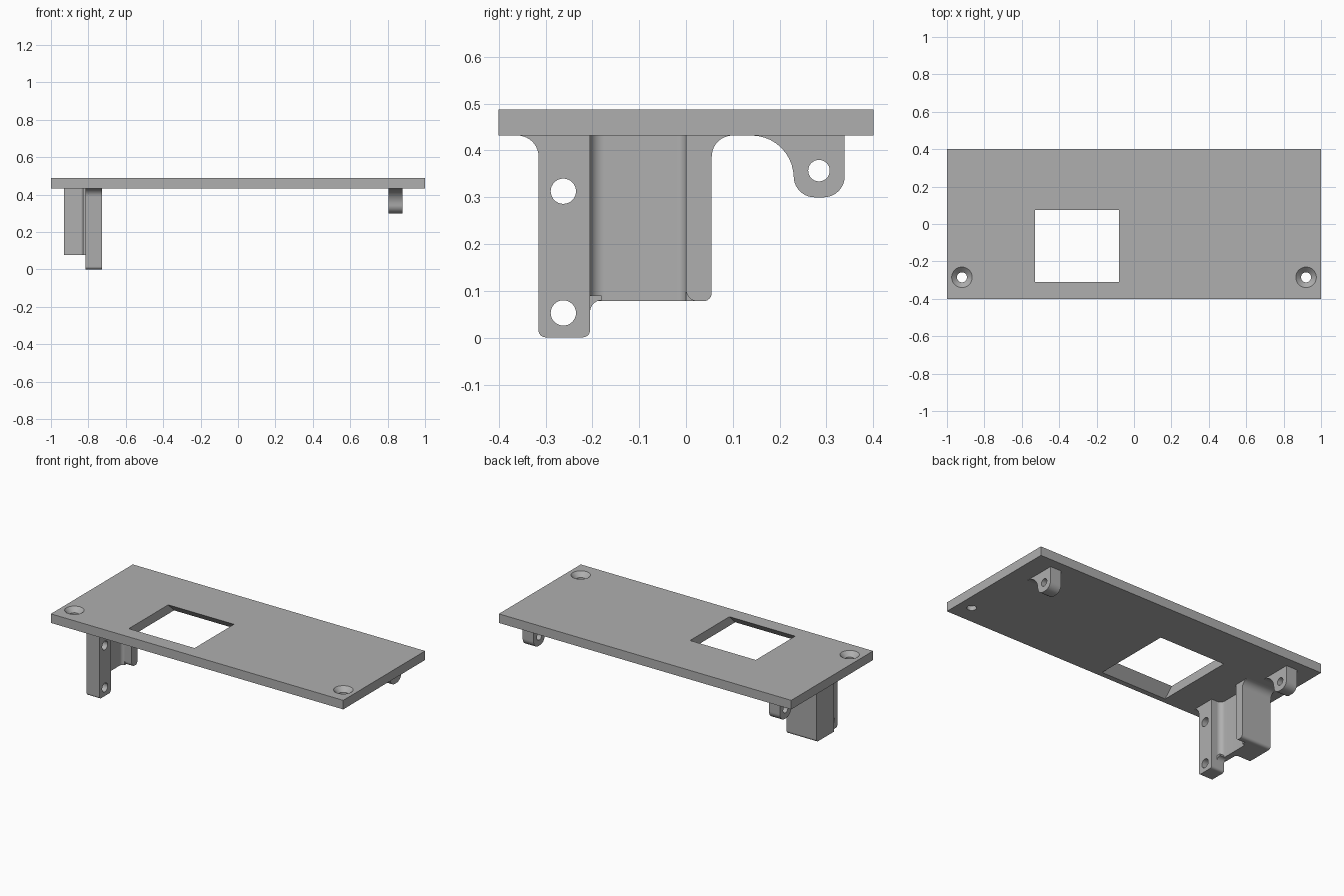
import bpy, bmesh
from math import cos, sin, radians

if "Cube" in bpy.data.objects:
    bpy.data.objects.remove(bpy.data.objects["Cube"], do_unlink=True)

grey = bpy.data.materials.new("plain_grey")
grey.use_nodes = True
grey.diffuse_color = (0.43, 0.43, 0.43, 1)
grey.node_tree.nodes["Principled BSDF"].inputs["Base Color"].default_value = grey.diffuse_color

TOP, UNDER = 0.488, 0.432


def arc(cx, cy, r, start, end, n=10):
    angles = [radians(start + (end - start) * i / n) for i in range(n + 1)]
    return [(cx + r * cos(a), cy + r * sin(a)) for a in angles]


def circle(cx, cy, r, n=32):
    return arc(cx, cy, r, 0, 360, n)[:-1]


def rect(x0, y0, x1, y1):
    return [(x0, y0), (x1, y0), (x1, y1), (x0, y1)]


def prism(name, axis, lo, hi, pts, end_pts=None):
    """Extrude a profile along x (profile is y, z) or z (profile is x, y)."""
    place = (lambda p, d: (d, *p)) if axis == "x" else (lambda p, d: (*p, d))
    bm = bmesh.new()
    a = [bm.verts.new(place(p, lo)) for p in pts]
    b = [bm.verts.new(place(p, hi)) for p in (end_pts or pts)]
    bm.faces.new(a)
    bm.faces.new(b)
    for i in range(len(a)):
        j = (i + 1) % len(a)
        bm.faces.new((a[i], a[j], b[j], b[i]))
    bmesh.ops.recalc_face_normals(bm, faces=bm.faces)
    mesh = bpy.data.meshes.new(name)
    bm.to_mesh(mesh)
    bm.free()
    mesh.materials.append(grey)
    obj = bpy.data.objects.new(name, mesh)
    bpy.context.collection.objects.link(obj)
    return obj


def activate(obj):
    bpy.ops.object.select_all(action="DESELECT")
    obj.select_set(True)
    bpy.context.view_layer.objects.active = obj


def cut(obj, *cutters):
    activate(obj)
    for cutter in cutters:
        mod = obj.modifiers.new("cut", "BOOLEAN")
        mod.operation, mod.solver, mod.object = "DIFFERENCE", "EXACT", cutter
        bpy.ops.object.modifier_apply(modifier=mod.name)
        bpy.data.objects.remove(cutter, do_unlink=True)


parts = []

# Plate with a flared window and two countersunk screw holes
plate = prism("plate", "z", UNDER, TOP, rect(-1, -0.4, 1, 0.4))
cut(plate, prism("window_cutter", "z", UNDER - 0.01, TOP + 0.01,
                 rect(-0.53, -0.377, -0.08, 0.142), rect(-0.53, -0.3, -0.08, 0.065)))
for x in (-0.92, 0.92):
    cut(plate,
        prism("screw_cutter", "z", 0.4, 0.5, circle(x, -0.285, 0.027)),
        prism("sink_cutter", "z", 0.459, 0.499, circle(x, -0.285, 0.026), circle(x, -0.285, 0.066)))
parts.append(plate)

# Small hinge tabs at both ends
tab_outline = (arc(0.14, 0.342, 0.09, 90, 0) + arc(0.275, 0.345, 0.045, 180, 270)
               + arc(0.294, 0.345, 0.045, 270, 360) + [(0.339, UNDER)])
for name, x in (("left_tab", 0.805), ("right_tab", -0.88)):
    tab = prism(name, "x", x, x + 0.075, tab_outline)
    cut(tab, prism("pin_cutter", "x", x - 0.1, x + 0.2, circle(0.284, 0.357, 0.023)))
    parts.append(tab)

# Long bracket leg with two bolt holes
leg = prism("bracket_leg", "x", -0.815, -0.727,
            arc(-0.36, 0.387, 0.045, 90, 0) + arc(-0.3, 0.016, 0.015, 180, 270)
            + arc(-0.22, 0.016, 0.015, 270, 360) + [(-0.205, UNDER)])
for z in (0.053, 0.313):
    cut(leg, prism("bolt_cutter", "x", -1, -0.6, circle(-0.262, z, 0.027)))
parts.append(leg)

# Back flange of the bracket
parts.append(prism("bracket_flange", "x", -0.93, -0.727,
                   [(0, UNDER)] + arc(0.025, 0.103, 0.025, 180, 270)
                   + arc(0.037, 0.096, 0.018, 270, 360) + arc(0.1, 0.387, 0.045, 180, 90)))

# Recessed wall and solid block joining leg and flange
parts.append(prism("bracket_wall", "z", 0.078, UNDER,
                   [(-0.83, -0.21), (-0.765, -0.21)] + arc(-0.765, -0.175, 0.03, 270, 180)
                   + arc(-0.775, -0.02, 0.02, 180, 90) + [(-0.775, 0.03)]
                   + [(-0.93, 0.03), (-0.93, -0.12)] + arc(-0.845, -0.135, 0.015, 90, 0)))
parts.append(prism("bracket_gusset", "x", -0.815, -0.765,
                   arc(-0.18, 0.055, 0.025, 180, 90) + [(-0.18, 0.09), (-0.205, 0.09)]))

for part in parts:
    activate(part)
    bpy.ops.object.shade_smooth_by_angle(angle=radians(30))
